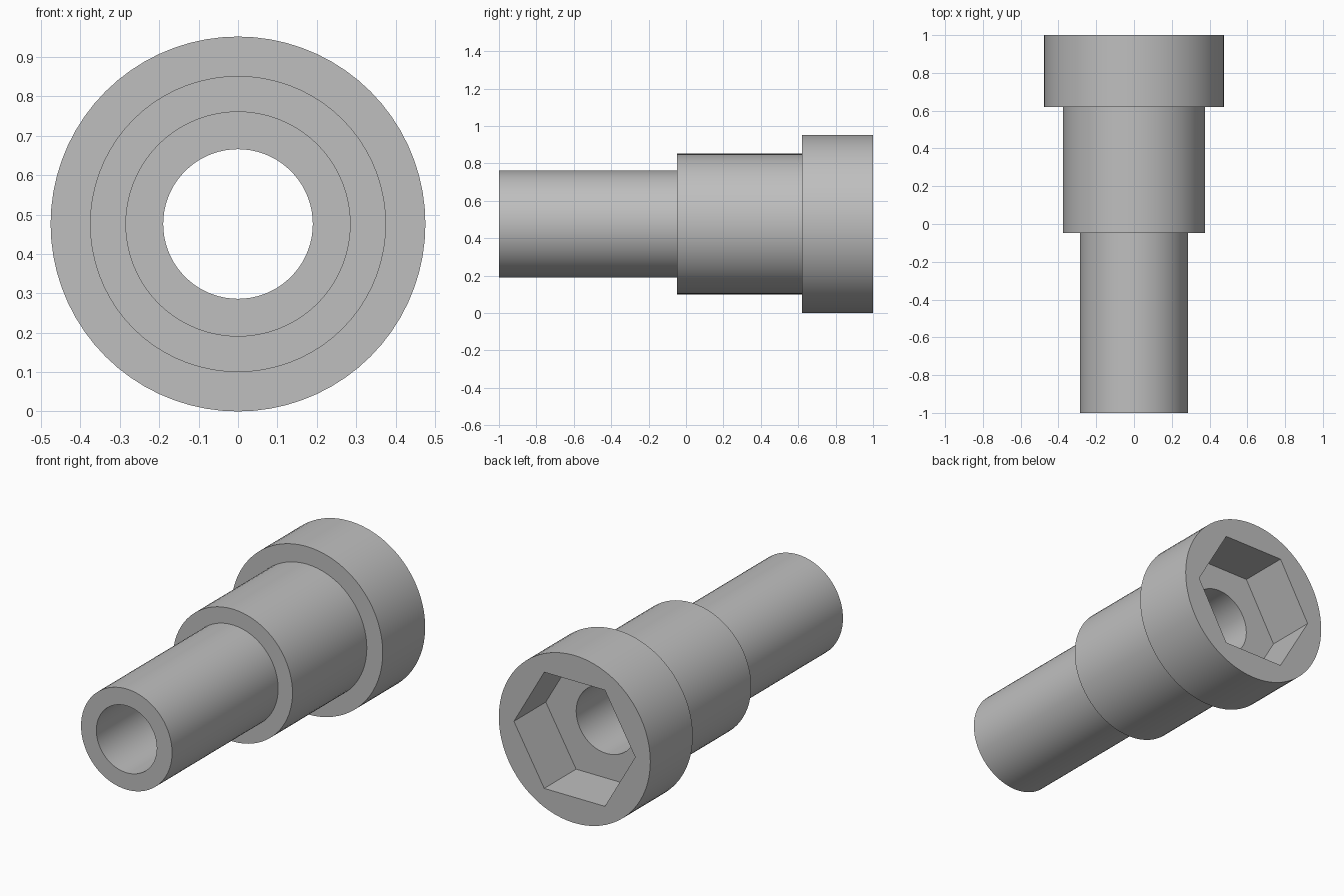
import bpy
import bmesh
import math
from mathutils import Matrix

SEGMENTS = 72
AXIS_Z = 0.476      # height of the centre line
BORE = 0.19
HEX_RADIUS = 0.381
HEX_DEPTH = 0.286

if "Cube" in bpy.data.objects:
    bpy.data.objects.remove(bpy.data.objects["Cube"], do_unlink=True)

grey = bpy.data.materials.new("plain_grey")
grey.use_nodes = True
colour = (0.52, 0.52, 0.52, 1)
grey.diffuse_color = colour
grey.node_tree.nodes["Principled BSDF"].inputs["Base Color"].default_value = colour


def make_object(name, bm):
    bmesh.ops.recalc_face_normals(bm, faces=bm.faces)
    mesh = bpy.data.meshes.new(name)
    bm.to_mesh(mesh)
    bm.free()
    mesh.materials.append(grey)
    obj = bpy.data.objects.new(name, mesh)
    bpy.context.collection.objects.link(obj)
    return obj


# Stepped sleeve: closed (radius, y) profile turned around the y axis
profile = [(BORE, -1), (0.286, -1), (0.286, -0.048), (0.376, -0.048),
           (0.376, 0.619), (AXIS_Z, 0.619), (AXIS_Z, 1), (BORE, 1)]
bm = bmesh.new()
rings = []
for i in range(SEGMENTS):
    a = math.tau * i / SEGMENTS
    rings.append([bm.verts.new((r * math.cos(a), y, AXIS_Z + r * math.sin(a)))
                  for r, y in profile])
for i, ring in enumerate(rings):
    nxt = rings[(i + 1) % SEGMENTS]
    for j in range(len(profile)):
        k = (j + 1) % len(profile)
        bm.faces.new((ring[j], ring[k], nxt[k], nxt[j]))
sleeve = make_object("stepped_sleeve", bm)

# Hexagonal socket in the flange, corners pointing sideways
bm = bmesh.new()
over = 0.1
corners = [(HEX_RADIUS * math.cos(math.tau * i / 6), HEX_RADIUS * math.sin(math.tau * i / 6))
           for i in range(6)]
base = bm.faces.new([bm.verts.new((x, 1 - HEX_DEPTH, AXIS_Z + z)) for x, z in corners])
top = bmesh.ops.extrude_face_region(bm, geom=[base], use_keep_orig=True)["geom"]
bmesh.ops.translate(bm, vec=(0, HEX_DEPTH + over, 0),
                    verts=[v for v in top if isinstance(v, bmesh.types.BMVert)])
cutter = make_object("socket_cutter", bm)
cutter.hide_render = True

cut = sleeve.modifiers.new("hex_socket", "BOOLEAN")
cut.operation = "DIFFERENCE"
cut.solver = "EXACT"
cut.object = cutter

# Apply the cut, then smooth the round walls and keep the steps crisp
bpy.ops.object.select_all(action="DESELECT")
sleeve.select_set(True)
bpy.context.view_layer.objects.active = sleeve
bpy.ops.object.modifier_apply(modifier=cut.name)
bpy.data.objects.remove(cutter, do_unlink=True)
bpy.ops.object.shade_smooth_by_angle(angle=math.radians(30))
